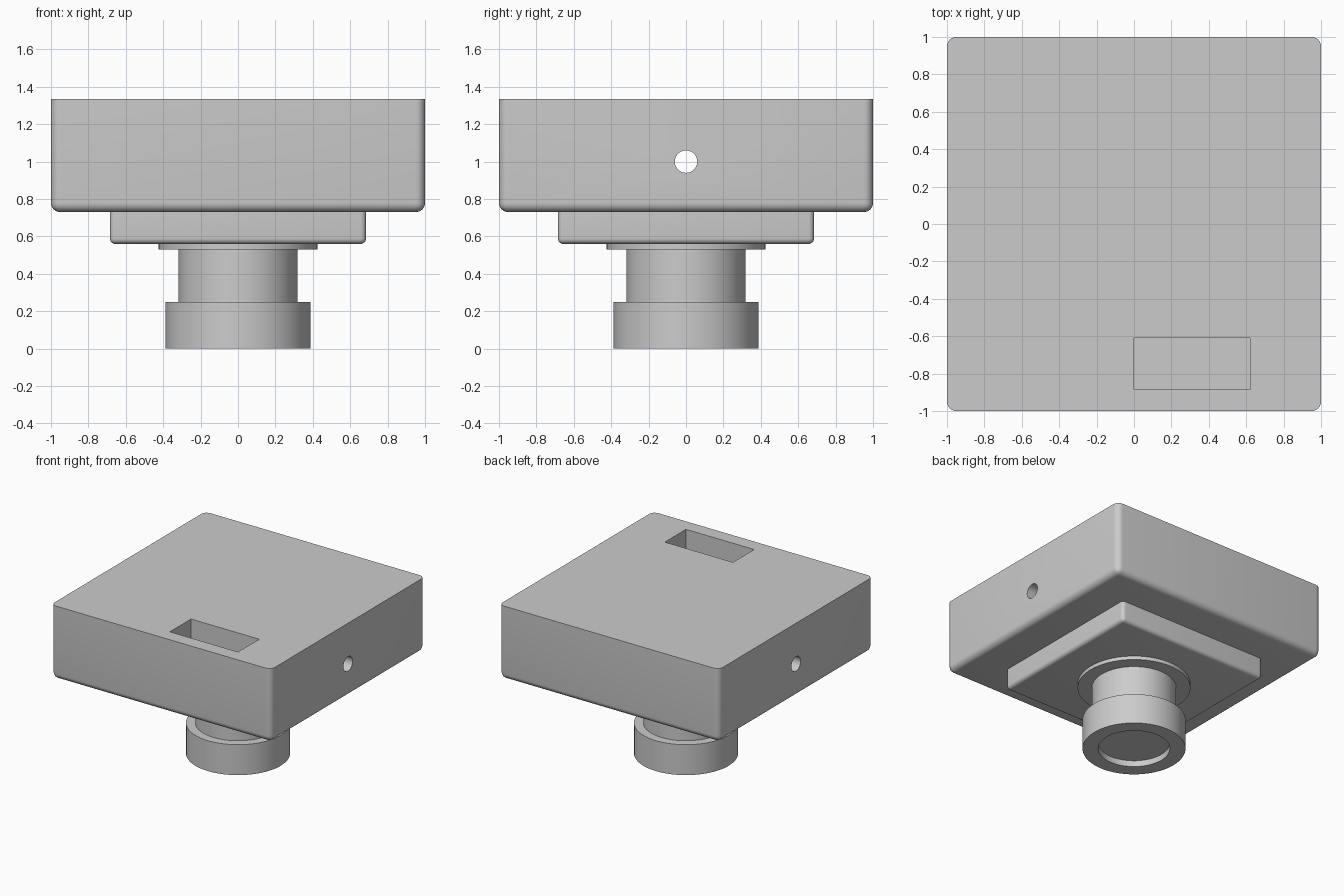
import bpy, bmesh, math
from mathutils import Matrix, Vector

cube = bpy.data.objects.get("Cube")
if cube:
    bpy.data.objects.remove(cube, do_unlink=True)

grey = bpy.data.materials.new("plain_grey")
grey.use_nodes = True
colour = (0.6, 0.6, 0.6, 1)
grey.diffuse_color = colour
grey.node_tree.nodes["Principled BSDF"].inputs["Base Color"].default_value = colour


def make(name, bm):
    bmesh.ops.recalc_face_normals(bm, faces=bm.faces[:])
    mesh = bpy.data.meshes.new(name)
    bm.to_mesh(mesh)
    bm.free()
    mesh.materials.append(grey)
    obj = bpy.data.objects.new(name, mesh)
    bpy.context.collection.objects.link(obj)
    return obj


def activate(obj):
    bpy.ops.object.select_all(action='DESELECT')
    obj.select_set(True)
    bpy.context.view_layer.objects.active = obj


def smooth(obj):
    activate(obj)
    bpy.ops.object.shade_smooth_by_angle(angle=math.radians(35))


def block(name, low, high, radius=0):
    """Box between two corners; every edge but the top ones is rounded."""
    low, high = Vector(low), Vector(high)
    bm = bmesh.new()
    bmesh.ops.create_cube(bm, size=1, matrix=Matrix.Translation((low + high) / 2)
                          @ Matrix.Diagonal((high - low).to_4d()))
    if radius:
        edges = [e for e in bm.edges
                 if min(v.co.z for v in e.verts) < high.z - 0.001]
        bmesh.ops.bevel(bm, geom=edges, offset=radius, segments=6,
                        profile=0.5, affect='EDGES')
    return make(name, bm)


def turned(name, profile, segments=64):
    """Solid of revolution about z; the profile starts and ends on the axis."""
    bm = bmesh.new()
    verts = [bm.verts.new((r, 0, z)) for r, z in profile]
    edges = [bm.edges.new(pair) for pair in zip(verts, verts[1:])]
    bmesh.ops.spin(bm, geom=verts + edges, axis=(0, 0, 1), cent=(0, 0, 0),
                   angle=math.tau, steps=segments)
    bmesh.ops.remove_doubles(bm, verts=bm.verts[:], dist=0.0001)
    return make(name, bm)


def cut(obj, cutter):
    cutter.hide_render = True
    mod = obj.modifiers.new("cut", 'BOOLEAN')
    mod.operation = 'DIFFERENCE'
    mod.solver = 'EXACT'
    mod.object = cutter
    activate(obj)
    bpy.ops.object.modifier_apply(modifier=mod.name)
    bpy.data.objects.remove(cutter, do_unlink=True)


# Main housing with a top slot and a cross hole
housing = block("housing", (-1, -1, 0.73), (1, 1, 1.335), 0.05)
cut(housing, block("slot_cutter", (0, -0.885, 1.03), (0.62, -0.61, 1.5)))
bore = turned("bore_cutter", [(0, -1.2), (0.06, -1.2), (0.06, 1.2), (0, 1.2)], 40)
bore.data.transform(Matrix.Translation((0, 0, 1)) @ Matrix.Rotation(math.pi / 2, 4, 'Y'))
cut(housing, bore)
smooth(housing)

# Stepped plate under the housing
smooth(block("mount_plate", (-0.685, -0.685, 0.56), (0.685, 0.685, 0.73), 0.03))

# Flange, barrel and end collar with a shallow recess
smooth(turned("flange", [(0, 0.53), (0.425, 0.53), (0.425, 0.56), (0, 0.56)]))
smooth(turned("barrel", [(0, 0.25), (0.318, 0.25), (0.318, 0.53), (0, 0.53)]))
smooth(turned("end_collar", [(0, 0.05), (0.27, 0.05), (0.27, 0), (0.388, 0),
                             (0.388, 0.25), (0, 0.25)]))
